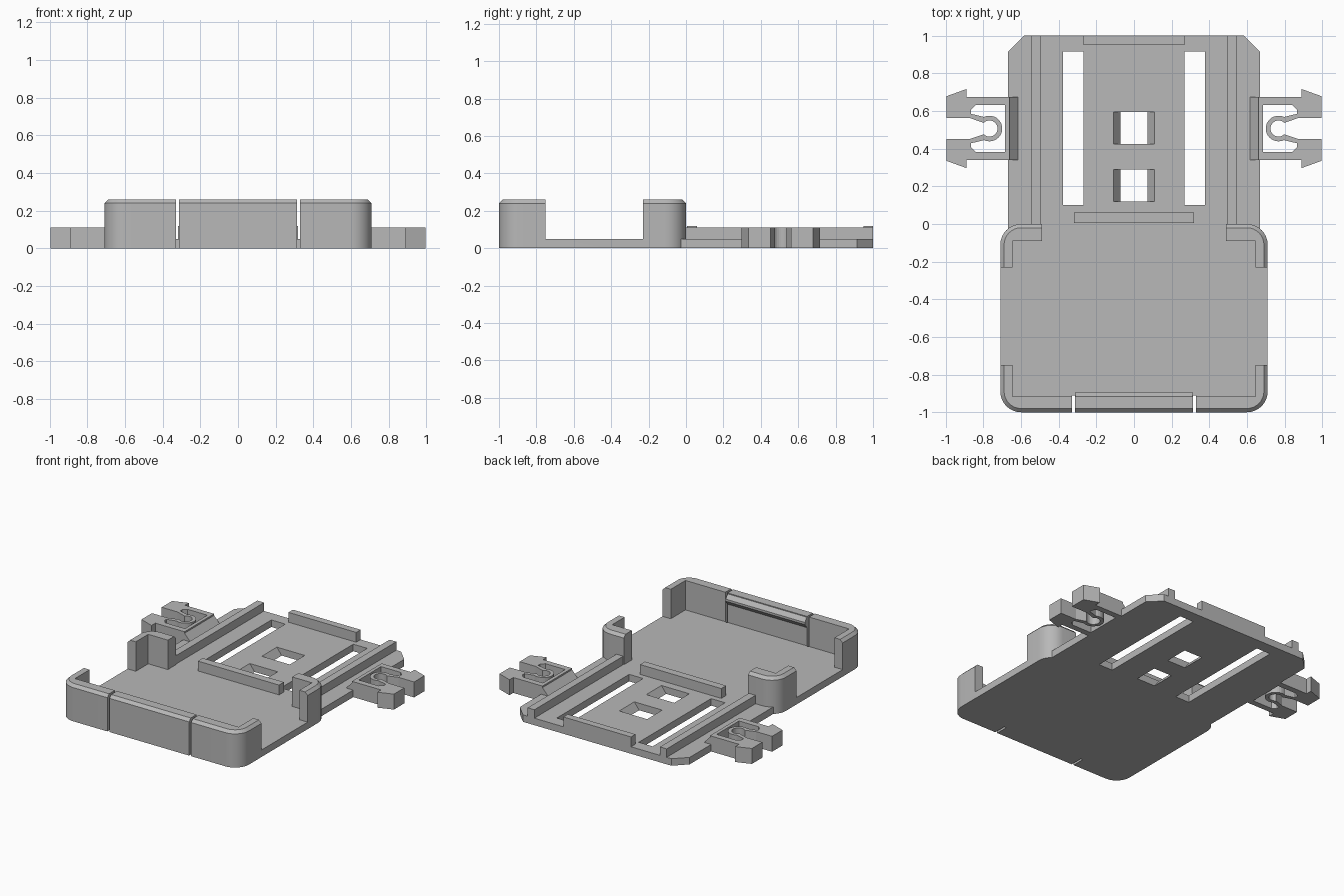
import bpy, bmesh
from math import sin, cos, pi, radians

if "Cube" in bpy.data.objects:
    bpy.data.objects.remove(bpy.data.objects["Cube"])

GREY = (0.48, 0.48, 0.48, 1)
mat = bpy.data.materials.new("plain grey")
mat.use_nodes = True
mat.diffuse_color = GREY
mat.node_tree.nodes["Principled BSDF"].inputs["Base Color"].default_value = GREY


def loft(name, rings):
    """Closed solid through a list of equal-length point rings."""
    bm = bmesh.new()
    loops = [[bm.verts.new(p) for p in ring] for ring in rings]
    n = len(loops[0])
    for lo, hi in zip(loops, loops[1:]):
        for i in range(n):
            j = (i + 1) % n
            bm.faces.new((lo[i], lo[j], hi[j], hi[i]))
    bm.faces.new(loops[0])
    bm.faces.new(loops[-1])
    bmesh.ops.recalc_face_normals(bm, faces=bm.faces)
    me = bpy.data.meshes.new(name)
    bm.to_mesh(me)
    bm.free()
    ob = bpy.data.objects.new(name, me)
    bpy.context.collection.objects.link(ob)
    me.materials.append(mat)
    return ob


def prism(name, pts, a, b, axis="z"):
    place = {"z": lambda p, t: (p[0], p[1], t),
             "y": lambda p, t: (p[0], t, p[1]),
             "x": lambda p, t: (t, p[0], p[1])}[axis]
    return loft(name, [[place(p, t) for p in pts] for t in (a, b)])


def rect(x0, x1, y0, y1):
    return [(x0, y0), (x1, y0), (x1, y1), (x0, y1)]


def box(name, x0, x1, y0, y1, z0, z1):
    return prism(name, rect(x0, x1, y0, y1), z0, z1)


def mirrored(pts):
    return pts + [(-x, y) for x, y in reversed(pts)]


def cut(ob, cutter):
    m = ob.modifiers.new("cut", "BOOLEAN")
    m.operation, m.solver, m.object = "DIFFERENCE", "EXACT", cutter
    cutter.hide_render = True
    cutter.hide_set(True)


def rounded(inset, z, steps=8):
    r, hx, hy = 0.11, 0.71, 0.5
    ring = []
    for k, (sx, sy) in enumerate([(1, 1), (-1, 1), (-1, -1), (1, -1)]):
        for i in range(steps + 1):
            a = (k + i / steps) * pi / 2
            ring.append((sx * (hx - r) + (r - inset) * cos(a),
                         -0.5 + sy * (hy - r) + (r - inset) * sin(a), z))
    return ring


BASE, RAIL, WALL = 0.05, 0.11, 0.26

# Tray with chamfered corner walls
tray = loft("tray", [rounded(0, 0), rounded(0, 0.24), rounded(0.02, WALL)])
inside = [(0.645, -0.915), (0.645, -0.75), (0.9, -0.75), (0.9, -0.23),
          (0.645, -0.23), (0.645, -0.09), (0.49, -0.09), (0.49, 0.2)]
cut(tray, prism("tray_cutter", mirrored(inside), BASE, 0.5))
for s in (-1, 1):
    x = s * 0.322
    cut(tray, box("slit_cutter", x - 0.008, x + 0.008, -1.1, -0.91, -0.1, 0.5))
bpy.context.view_layer.objects.active = tray
tray.select_set(True)
bpy.ops.object.shade_smooth_by_angle(angle=radians(30))

# Snap lip on the flexible front wall
prism("front_snap_lip", [(-0.93, 0.18), (-0.915, 0.18), (-0.892, 0.21),
                         (-0.892, 0.225), (-0.92, 0.26), (-0.95, 0.26)],
      -0.312, 0.312, "x")

# Rear plate with slots and tapered windows
plate = prism("rear_plate", mirrored([(0.67, -0.06), (0.67, 0.915), (0.585, 1.0)]), 0, BASE)
for s in (-1, 1):
    x = s * 0.323
    cut(plate, box("slot_cutter", x - 0.055, x + 0.055, 0.1, 0.915, -0.1, 0.2))
taper = mirrored([(0.072, -0.05), (0.072, 0), (0.11, BASE), (0.11, 0.1)])
for y in (0.12, 0.425):
    cut(plate, prism("window_cutter", taper, y, y + 0.17, "y"))

# Cross bars
box("front_cross_bar", -0.32, 0.32, 0.005, 0.06, BASE - 0.01, 0.12)
box("back_cross_bar", -0.267, 0.267, 0.95, 1.0, BASE - 0.01, 0.12)

# Half outline of a spring clip, as distance from the centre and from its axis
cx, steps = 0.768, 10
ring_in = [(cx - 0.043 * cos(a), 0.043 * sin(a))
           for a in [radians(135) * (1 - i / steps) for i in range(steps + 1)]]
ring_out = [(cx - 0.068 * cos(a), 0.068 * sin(a))
            for a in [radians(115) * i / steps for i in range(steps + 1)]]
clip = [(0.66, 0), (0.66, 0.167), (0.89, 0.167), (0.89, 0.21), (0.995, 0.172),
        (0.995, 0.055), (0.87, 0.055)] + ring_in + ring_out + [
        (0.865, 0.078), (0.865, 0.1), (0.84, 0.125), (0.685, 0.125), (0.685, 0)]

# Side rails, clips and the wedges joining the clips to the plate
for s, side in ((-1, "right"), (1, "left")):
    prism(side + "_rail", rect(s * 0.495, s * 0.548, -0.02, 1.0), BASE - 0.01, RAIL)
    for t, end in ((-1, "front"), (1, "back")):
        prism(f"{side}_clip_{end}_half", [(s * x, 0.507 + t * y) for x, y in clip], 0, RAIL)
    prism(side + "_clip_wedge", [(s * 0.615, BASE - 0.005), (s * 0.615, BASE),
                                 (s * 0.67, RAIL), (s * 0.67, BASE - 0.005)],
          0.34, 0.674, "y")
